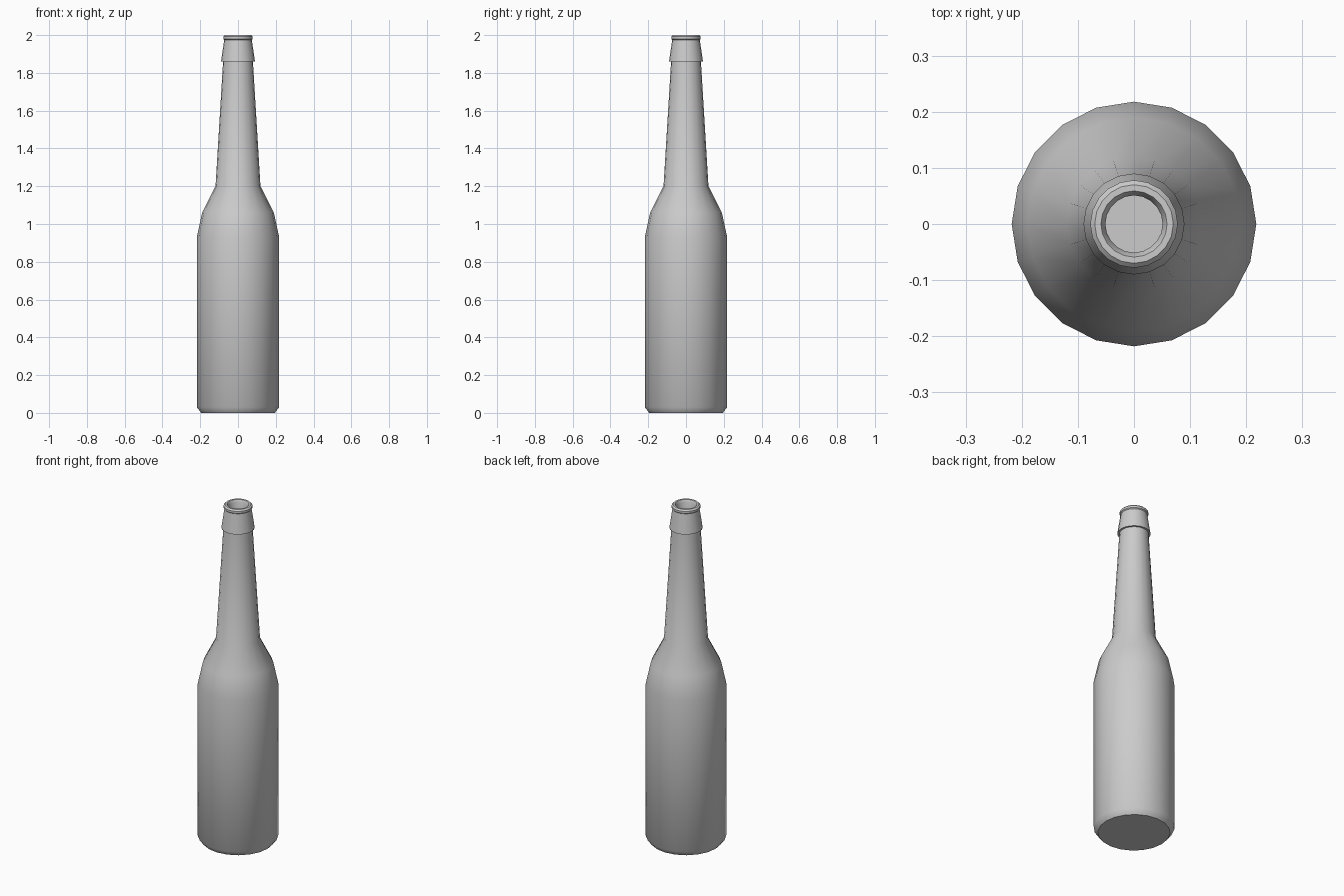
import bpy, bmesh, math

if "Cube" in bpy.data.objects:
    bpy.data.objects.remove(bpy.data.objects["Cube"])

SIDES = 20


def lathe(name, profile, angle, cap_start=False, cap_end=False):
    """Revolve (radius, height) points around z."""
    bm = bmesh.new()
    rings = []
    for r, z in profile:
        rings.append([bm.verts.new((r * math.cos(2 * math.pi * i / SIDES),
                                    r * math.sin(2 * math.pi * i / SIDES), z))
                      for i in range(SIDES)])
    for a, b in zip(rings, rings[1:]):
        for i in range(SIDES):
            j = (i + 1) % SIDES
            bm.faces.new((a[i], a[j], b[j], b[i]))
    if cap_start:
        bm.faces.new(rings[0][::-1])
    if cap_end:
        bm.faces.new(rings[-1])
    mesh = bpy.data.meshes.new(name)
    bm.to_mesh(mesh)
    bm.free()
    obj = bpy.data.objects.new(name, mesh)
    bpy.context.collection.objects.link(obj)
    bpy.ops.object.select_all(action='DESELECT')
    obj.select_set(True)
    bpy.context.view_layer.objects.active = obj
    bpy.ops.object.shade_smooth_by_angle(angle=math.radians(angle))
    return obj


# Bottle: base, body, shoulder, neck, collar, rolled lip, then the inner wall
outside = [(0.195, 0), (0.218, 0.03), (0.218, 0.93), (0.19, 1.06), (0.119, 1.2),
           (0.079, 1.86), (0.09, 1.86), (0.073, 1.975),
           (0.078, 1.98), (0.078, 1.992), (0.07, 2.0), (0.059, 2.0), (0.051, 1.985)]
inside = [(0.051, 1.86), (0.09, 1.2), (0.165, 1.05), (0.195, 0.92), (0.195, 0.05)]
lathe("bottle", outside + inside, 42, cap_start=True, cap_end=True)
